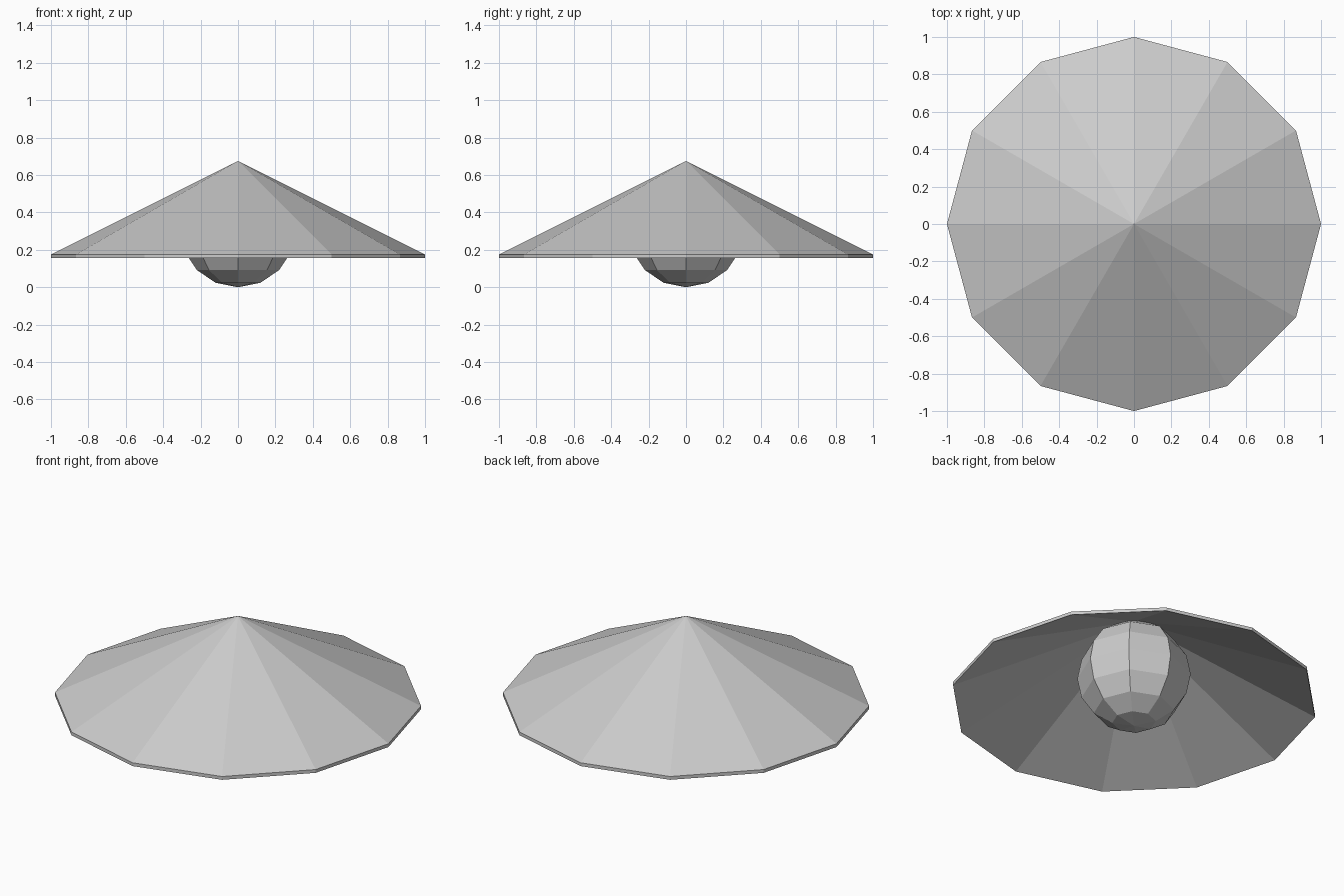
import bpy, bmesh
from math import cos, sin, pi

if "Cube" in bpy.data.objects:
    bpy.data.objects.remove(bpy.data.objects["Cube"])

SIDES = 12
RIM_LOW, RIM_HIGH = 0.155, 0.175
APEX_IN, APEX_OUT = 0.655, 0.675
BULB_R = 0.31


def ring(bm, z):
    return [bm.verts.new((cos(2 * pi * i / SIDES), sin(2 * pi * i / SIDES), z))
            for i in range(SIDES)]


# Shade: thin conical shell with a narrow vertical rim, hollow underneath
bm = bmesh.new()
low, high = ring(bm, RIM_LOW), ring(bm, RIM_HIGH)
top_in = bm.verts.new((0, 0, APEX_IN))
top_out = bm.verts.new((0, 0, APEX_OUT))
for i in range(SIDES):
    j = (i + 1) % SIDES
    bm.faces.new((high[i], high[j], top_out))
    bm.faces.new((low[i], low[j], high[j], high[i]))
    bm.faces.new((low[j], low[i], top_in))
mesh = bpy.data.meshes.new("lamp_shade")
bm.to_mesh(mesh)
bm.free()
shade = bpy.data.objects.new("lamp_shade", mesh)
bpy.context.collection.objects.link(shade)

# Bulb: low-poly sphere tucked under the shade
bpy.ops.mesh.primitive_uv_sphere_add(segments=8, ring_count=8, radius=BULB_R,
                                     location=(0, 0, BULB_R))
bpy.context.object.name = "bulb"
